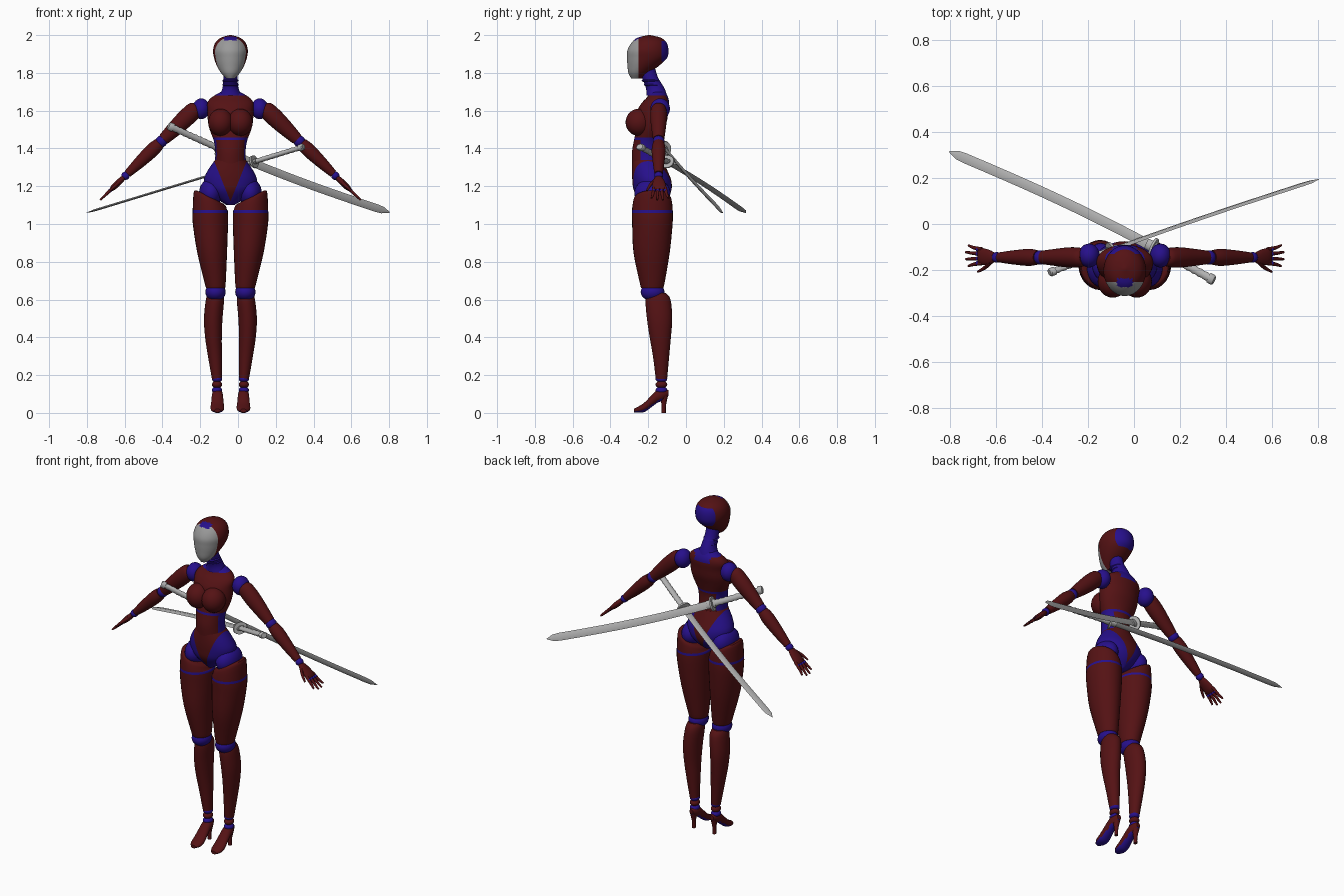
import bpy, bmesh, math
from mathutils import Vector, Matrix

cube = bpy.data.objects.get("Cube")
if cube:
    bpy.data.objects.remove(cube, do_unlink=True)

CENTER_X = -.04          # the figure stands slightly off centre
X, Y, Z = Vector((1, 0, 0)), Vector((0, 1, 0)), Vector((0, 0, 1))


def material(name, color):
    m = bpy.data.materials.new(name)
    m.use_nodes = True
    m.diffuse_color = (*color, 1)
    m.node_tree.nodes["Principled BSDF"].inputs["Base Color"].default_value = (*color, 1)
    return m


MATS = [material("dark red", (.09, .006, .007)), material("deep blue", (.02, .005, .26)),
        material("face grey", (.32, .32, .32)), material("steel grey", (.45, .45, .45))]
RED, BLUE, FACE, STEEL = range(4)
made = []


def finish(name, bm, color, rule=None, cuts=(), side=1):
    """Cut colour borders, paint by rule, mirror if needed and make the object."""
    for co, no in cuts:
        geom = bm.verts[:] + bm.edges[:] + bm.faces[:]
        bmesh.ops.bisect_plane(bm, geom=geom, plane_co=co, plane_no=no, dist=1e-5)
    bmesh.ops.recalc_face_normals(bm, faces=bm.faces[:])
    for f in bm.faces:
        f.material_index = rule(f.calc_center_median(), f.normal) if rule else color
    if side < 0:
        bmesh.ops.scale(bm, vec=(-1, 1, 1), verts=bm.verts[:])
        bmesh.ops.recalc_face_normals(bm, faces=bm.faces[:])
    mesh = bpy.data.meshes.new(name)
    bm.to_mesh(mesh)
    bm.free()
    for m in MATS:
        mesh.materials.append(m)
    ob = bpy.data.objects.new(name, mesh)
    ob.location.x = CENTER_X
    bpy.context.collection.objects.link(ob)
    made.append(ob)
    return ob


def refine(rows, steps):
    """Catmull-Rom interpolation of the stations."""
    out = []
    for i in range(len(rows) - 1):
        quad = [rows[max(i - 1, 0)], rows[i], rows[i + 1], rows[min(i + 2, len(rows) - 1)]]
        for k in range(steps):
            t = k / steps
            out.append([b + .5 * t * (c - a + t * (2*a - 5*b + 4*c - d + t * (3*(b - c) + d - a)))
                        for a, b, c, d in zip(*quad)])
    return out + [rows[-1]]


def loft(name, rows, color=RED, u=X, v=Y, segs=28, steps=4, tilt=None, **kw):
    """Skin elliptical rings; each row is x, y, z, radius along u, radius along v."""
    bm = bmesh.new()
    rings = []
    for x, y, z, a, b in refine(rows, steps):
        ring = []
        for i in range(segs):
            ang = math.tau * i / segs
            p = Vector((x, y, z)) + u * a * math.cos(ang) + v * b * math.sin(ang)
            if tilt:
                p.z += tilt(z) * (p.x - x)
            ring.append(bm.verts.new(p))
        rings.append(ring)
    for r, q in zip(rings, rings[1:]):
        for i in range(segs):
            j = (i + 1) % segs
            bm.faces.new((r[i], r[j], q[j], q[i]))
    bm.faces.new(rings[0])
    bm.faces.new(rings[-1])
    return finish(name, bm, color, **kw)


def ball(name, center, radii, color=BLUE, side=1):
    bm = bmesh.new()
    bmesh.ops.create_uvsphere(bm, u_segments=24, v_segments=14, radius=1)
    bmesh.ops.transform(bm, matrix=Matrix.LocRotScale(Vector(center), None, Vector(radii)),
                        verts=bm.verts[:])
    return finish(name, bm, color, side=side)


def body(rows):
    """Rows of height, front y, back y, half width become loft stations."""
    return [(0, (f + b) / 2, z, w, (b - f) / 2) for z, f, b, w in rows]


# Head with face plate, brow mark and rear patch
def head_color(c, n):
    if c.z > 1.972 and abs(c.x) < .035 and -.275 < c.y < -.235:
        return BLUE
    if c.y < -.252:
        return FACE
    return BLUE if c.y > -.13 and 1.86 < c.z < 1.97 else RED


loft("head", body([(1.77, -.29, -.235, .022), (1.8, -.305, -.195, .05), (1.84, -.31, -.14, .073),
                   (1.88, -.312, -.1, .087), (1.92, -.31, -.093, .092), (1.96, -.288, -.103, .08),
                   (1.986, -.257, -.133, .051), (2, -.2, -.19, .005)]),
     segs=48, steps=6, rule=head_color,
     cuts=[((0, -.252, 0), Y), ((0, -.13, 0), Y), ((0, 0, 1.86), Z), ((0, 0, 1.97), Z),
           ((0, 0, 1.972), Z)])

# Neck with stacked joint rings
loft("neck", body([(1.68, -.21, -.1, .06), (1.72, -.212, -.115, .042),
                   (1.78, -.235, -.15, .037), (1.85, -.255, -.17, .036)]), BLUE)
for i in range(3):
    ball("neck_ring", (0, -.163 - .012 * i, 1.715 + .022 * i), (.043, .048, .011))


# Torso
def torso_color(c, n):
    if c.z > 1.68 or (c.z > 1.645 and c.y > -.14 and abs(c.x) < .05):
        return BLUE
    if 1.445 < c.z < 1.458 or (c.z < 1.445 and abs(c.y + .195) < .045):
        return BLUE
    return RED


loft("torso", body([(1.32, -.285, -.12, .083), (1.38, -.286, -.128, .08), (1.44, -.276, -.13, .088),
                    (1.5, -.265, -.115, .11), (1.55, -.262, -.1, .12), (1.6, -.258, -.094, .121),
                    (1.64, -.235, -.09, .122), (1.67, -.207, -.095, .1), (1.7, -.19, -.11, .05)]),
     segs=40, rule=torso_color,
     cuts=[((0, 0, z), Z) for z in (1.445, 1.458, 1.645, 1.68)]
     + [((0, y, 0), Y) for y in (-.24, -.15)])

# Pelvis with a red wedge front and back
WEDGE = .405


def pelvis_color(c, n):
    return RED if abs(c.x) < WEDGE * (c.z - 1.12) else BLUE


loft("pelvis", body([(1.1, -.22, -.14, .02), (1.135, -.25, -.1, .075), (1.18, -.277, -.077, .125),
                     (1.23, -.284, -.078, .141), (1.28, -.286, -.097, .122), (1.34, -.284, -.122, .081)]),
     segs=40, rule=pelvis_color,
     cuts=[((0, 0, 1.12), Vector((s, 0, -WEDGE))) for s in (1, -1)])

# Straight arm line: t = 0 at the shoulder, 1 at the wrist
SHOULDER = Vector((.19, -.145, 1.605))
ARM = Vector((.373, 0, -.357))
ARM_UP = ARM.cross(Y).normalized()


def on_arm(t, dy=0):
    return SHOULDER + ARM * t + Y * dy


def limb(name, rows, side, color=RED, **kw):
    loft(name, [(*on_arm(t, dy), a, b) for t, dy, a, b in rows], color, Y, ARM_UP, side=side, **kw)


def thigh_color(c, n):
    return BLUE if abs(c.z - 1.066) < .007 else RED


def thigh_tilt(z):
    return .5 * min(max((z - 1.07) / .05, 0), 1)


def foot_color(c, n):
    return BLUE if n.z < -.6 else RED


for side in (1, -1):
    tag = "left_" if side > 0 else "right_"
    ball(tag + "breast", (.052, -.25, 1.538), (.066, .07, .072), RED, side)

    # Arm
    ball(tag + "shoulder", (.155, -.137, 1.61), (.046, .052, .055), side=side)
    limb(tag + "upper_arm", [(-.04, 0, .028, .03), (0, 0, .041, .044), (.13, 0, .044, .047),
                             (.3, 0, .037, .04), (.44, 0, .03, .031)], side)
    ball(tag + "elbow", on_arm(.47), (.031, .031, .031), side=side)
    limb(tag + "forearm", [(.5, 0, .03, .031), (.6, 0, .037, .037), (.78, 0, .031, .031),
                           (.95, 0, .022, .021)], side)
    ball(tag + "wrist", on_arm(.98), (.022, .023, .022), side=side)

    # Hand
    limb(tag + "palm", [(1, 0, .018, .013), (1.07, 0, .033, .016), (1.15, .004, .036, .015),
                        (1.19, .005, .03, .009)], side)
    for i in range(4):
        a = -.025 + .02 * i
        tip = 1.31 + .03 * (i in (1, 2))
        limb(tag + "finger", [(1.15, a, .009, .009), (1.25, a * 1.2, .008, .008),
                              (tip, a * 1.5, .005, .005)], side, segs=10)
        ball(tag + "knuckle", on_arm(1.2, a), (.01, .01, .01), side=side)
    limb(tag + "thumb", [(1.05, -.02, .011, .011), (1.12, -.045, .009, .009),
                         (1.2, -.062, .005, .005)], side, segs=10)

    # Leg
    ball(tag + "hip_joint", (.104, -.178, 1.165), (.062, .096, .075), side=side)
    loft(tag + "thigh", [(.079, -.179, .66, .05, .058), (.081, -.179, .69, .056, .066),
                         (.097, -.182, .85, .079, .096), (.106, -.178, 1, .093, .107),
                         (.107, -.178, 1.07, .093, .108), (.107, -.177, 1.13, .086, .1),
                         (.107, -.177, 1.142, .07, .085)],
         tilt=thigh_tilt, side=side, rule=thigh_color,
         cuts=[((0, 0, z), Z) for z in (1.059, 1.073)])
    ball(tag + "knee", (.079, -.177, .64), (.054, .063, .047), side=side)
    loft(tag + "calf", [(.081, -.152, .635, .038, .045), (.082, -.148, .6, .048, .066),
                        (.091, -.14, .5, .049, .067), (.09, -.136, .4, .044, .056),
                        (.082, -.132, .3, .037, .043), (.072, -.13, .18, .026, .03)], side=side)
    for z, color in ((.18, BLUE), (.15, RED), (.12, BLUE)):
        ball(tag + "ankle", (.071, -.13, z), (.027, .031, .02), color, side)

    # High-heeled foot
    loft(tag + "foot", [(.069, -.092, .105, .012, .014), (.069, -.12, .1, .026, .032),
                        (.069, -.155, .085, .03, .034), (.069, -.19, .055, .033, .03),
                        (.069, -.22, .03, .036, .025), (.069, -.25, .018, .033, .017),
                        (.069, -.276, .012, .016, .009)],
         u=X, v=Z, side=side, rule=foot_color)
    loft(tag + "heel", [(.069, -.118, 0, .01, .011), (.069, -.118, .04, .011, .012),
                        (.069, -.115, .09, .02, .02)], side=side, segs=16)


# Curved swords: grip, guard and diamond-section blade
def sword(tag, start, end, edge):
    start, end, edge = Vector(start), Vector(end), Vector(edge)
    axis = (end - start).normalized()
    edge = (edge - axis * edge.dot(axis)).normalized()
    flat = axis.cross(edge)

    def part(name, rows, **kw):
        pts = []
        for t, a, b in rows:
            bow = .022 * math.sin(math.pi * t) - .006
            pts.append((*(start.lerp(end, t) + edge * bow), a, b))
        loft(tag + name, pts, STEEL, edge, flat, steps=1, **kw)

    part("blade", [(.24 + .07 * i, .022, .006) for i in range(11)]
         + [(.97, .019, .005), (1, .002, .001)], segs=4)
    part("grip", [(.008 + i * .0115, .019 - .003 * (i % 2), .014 - .002 * (i % 2))
                  for i in range(20)], segs=16)
    part("pommel", [(0, .018, .014), (.004, .023, .018), (.02, .023, .018)], segs=16)
    part("collar", [(.22, .024, .014), (.26, .024, .012)], segs=12)
    part("guard", [(.23, .042, .034), (.238, .042, .034)], segs=24)


sword("first_sword_", (-.33, -.21, 1.515), (.84, .196, 1.056), (-.425, .256, -.867))
sword("second_sword_", (.39, -.24, 1.41), (-.76, .32, 1.06), (.4, .905, .12))

# Smooth shading with sharp edges kept
bpy.ops.object.select_all(action="DESELECT")
for ob in made:
    ob.select_set(True)
bpy.context.view_layer.objects.active = made[0]
bpy.ops.object.shade_smooth_by_angle(angle=math.radians(40))
